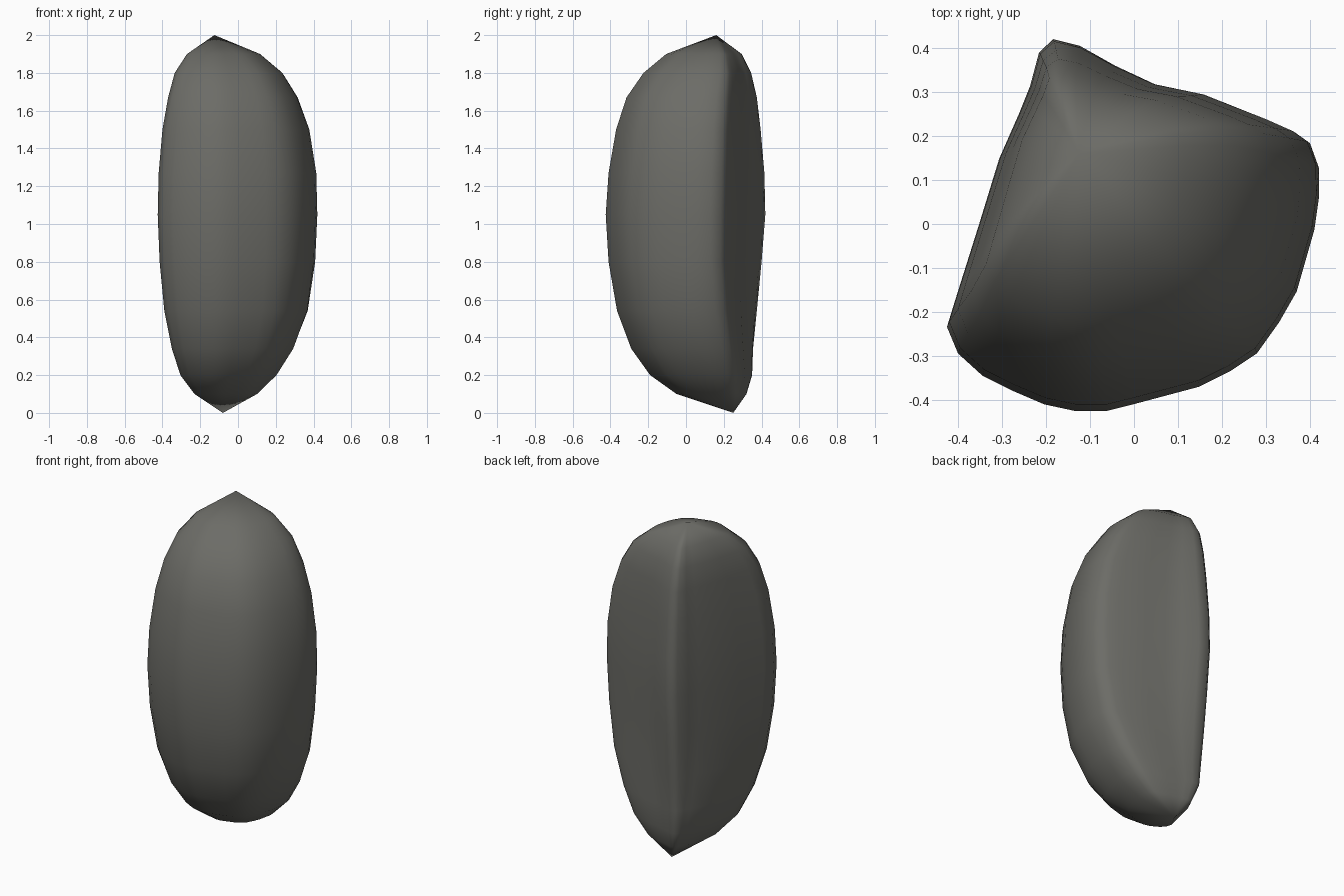
import bpy, bmesh

if "Cube" in bpy.data.objects:
    bpy.data.objects.remove(bpy.data.objects["Cube"])

# Widest cross-section (x, y): rounded front, two flatter back faces meeting at a ridge
SECTION = [(-.18, .42), (-.12, .405), (-.04, .36), (.05, .318), (.16, .295), (.31, .235),
           (.365, .21), (.40, .185), (.42, .13), (.42, .06), (.41, -.01), (.37, -.15),
           (.33, -.22), (.28, -.29), (.22, -.33), (.15, -.365), (0, -.405), (-.06, -.42),
           (-.13, -.42), (-.20, -.405), (-.27, -.375), (-.34, -.34), (-.395, -.29),
           (-.42, -.23), (-.40, -.165), (-.348, 0), (-.302, .15), (-.258, .25),
           (-.232, .315), (-.212, .39)]

# Rings up the body: z, left x, right x, front y, back y
RINGS = [(.10, -.23, .105, -.05, .32), (.20, -.305, .21, -.19, .35),
         (.34, -.35, .30, -.29, .355), (.54, -.39, .375, -.365, .375),
         (.80, -.415, .41, -.41, .40), (1.05, -.425, .42, -.425, .42),
         (1.27, -.42, .415, -.41, .415), (1.50, -.40, .38, -.37, .395),
         (1.67, -.37, .32, -.315, .375), (1.80, -.335, .24, -.225, .345),
         (1.90, -.27, .12, -.105, .295)]
BOTTOM_TIP = (-.08, .25, 0)
TOP_TIP = (-.125, .16, 2)

bm = bmesh.new()
loops = []
for z, x0, x1, y0, y1 in RINGS:
    # the side edges drift back and inwards near the tips, more so at the bottom
    k = (.7 if z < 1.05 else .35) * min(1, ((z - 1.05) / .75) ** 2)
    loop = []
    for x, y in SECTION:
        u, v = (x + .42) / .84, (y + .42) / .84
        u -= .5 * k * max(0, v - .5) * max(0, u - .3)
        v += k * v * v * (1 - v)
        loop.append(bm.verts.new((x0 + u * (x1 - x0), y0 + v * (y1 - y0), z)))
    loops.append(loop)

# Skin between rings and close with the two tips
n = len(SECTION)
low, high = bm.verts.new(BOTTOM_TIP), bm.verts.new(TOP_TIP)
for i in range(n):
    j = (i + 1) % n
    for a, b in zip(loops, loops[1:]):
        bm.faces.new((a[i], a[j], b[j], b[i]))
    bm.faces.new((low, loops[0][j], loops[0][i]))
    bm.faces.new((high, loops[-1][i], loops[-1][j]))
bmesh.ops.recalc_face_normals(bm, faces=bm.faces)
for f in bm.faces:
    f.smooth = True

mesh = bpy.data.meshes.new("stone_body")
bm.to_mesh(mesh)
bm.free()
stone = bpy.data.objects.new("stone_body", mesh)
bpy.context.collection.objects.link(stone)

# Dark warm grey
mat = bpy.data.materials.new("dark grey stone")
mat.diffuse_color = (.15, .15, .135, 1)
mat.use_nodes = True
mat.node_tree.nodes["Principled BSDF"].inputs["Base Color"].default_value = mat.diffuse_color
mesh.materials.append(mat)
